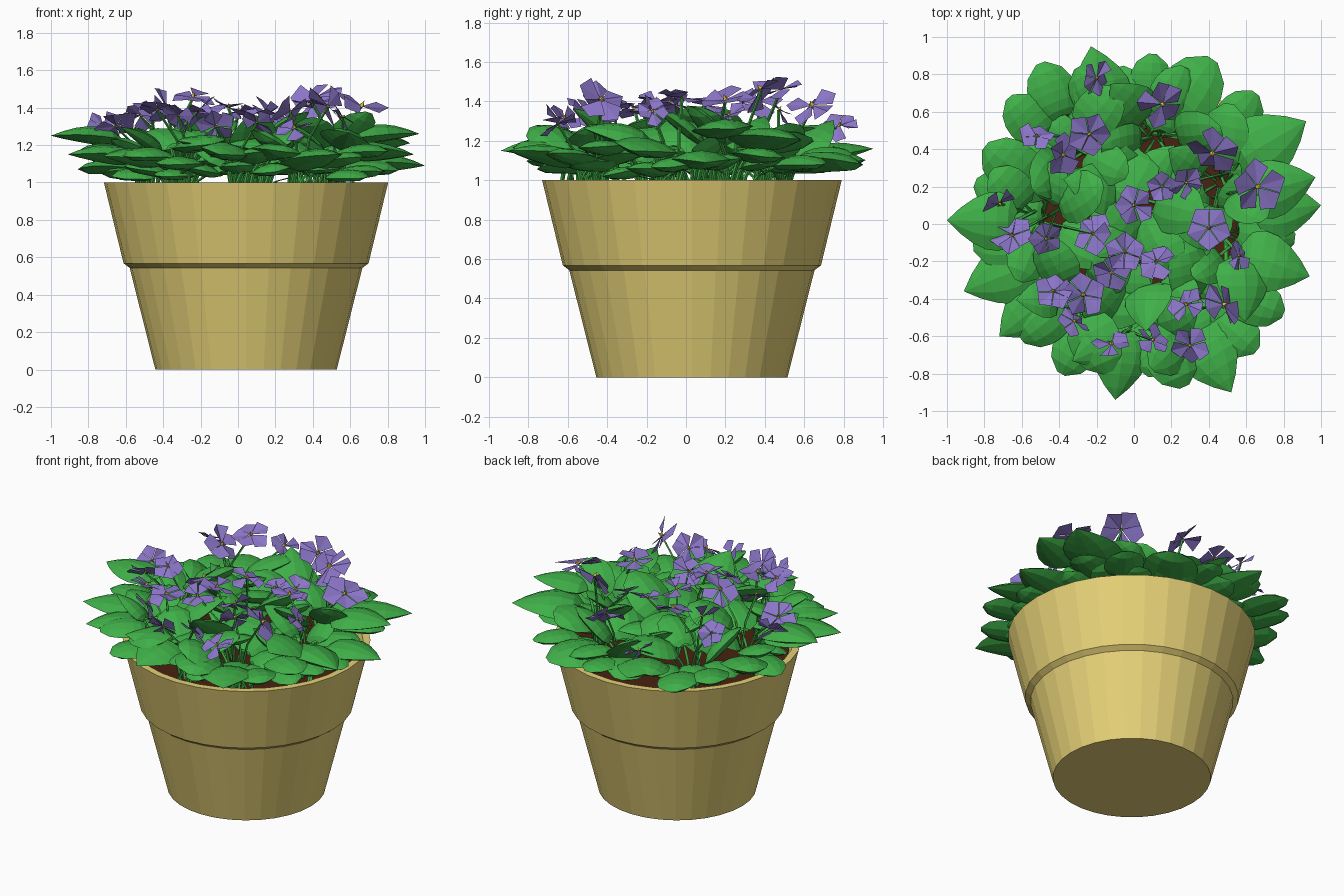
import bpy, math, random
from mathutils import Vector, Matrix, Euler

if "Cube" in bpy.data.objects:
    bpy.data.objects.remove(bpy.data.objects["Cube"])

random.seed(11)
CX, CY, SOIL = 0.043, 0.03, 0.93


def material(name, rgb):
    m = bpy.data.materials.new(name)
    m.diffuse_color = (*rgb, 1)
    m.use_nodes = True
    m.node_tree.nodes["Principled BSDF"].inputs["Base Color"].default_value = m.diffuse_color
    return m


CLAY = material("clay", (0.79, 0.64, 0.185))
EARTH = material("dark_earth", (0.065, 0.016, 0.005))
LEAF = material("leaf_green", (0.05, 0.43, 0.065))
STEM = material("stem_green", (0.05, 0.40, 0.06))
PETAL = material("petal_violet", (0.26, 0.18, 0.58))
HEART = material("flower_yellow", (0.75, 0.55, 0.05))


class Part:
    """Collects vertices and faces for one object."""
    def __init__(self, name, mat):
        self.name, self.mat, self.v, self.f = name, mat, [], []

    def add(self, verts, faces):
        n = len(self.v)
        self.v += verts
        self.f += [[i + n for i in f] for f in faces]

    def build(self):
        me = bpy.data.meshes.new(self.name)
        me.from_pydata(self.v, [], self.f)
        me.materials.append(self.mat)
        ob = bpy.data.objects.new(self.name, me)
        bpy.context.collection.objects.link(ob)
        return ob


def lathe(name, mat, profile, n=32):
    p = Part(name, mat)
    verts = [(CX + r * math.cos(i * math.tau / n), CY + r * math.sin(i * math.tau / n), z)
             for r, z in profile for i in range(n)]
    faces = [[k * n + i, k * n + (i + 1) % n, (k + 1) * n + (i + 1) % n, (k + 1) * n + i]
             for k in range(len(profile) - 1) for i in range(n)]
    last = (len(profile) - 1) * n
    faces += [list(range(n))[::-1], list(range(last, last + n))]
    p.add(verts, faces)
    return p.build()


# pot with stepped collar, and soil
lathe("pot", CLAY, [(0.485, 0), (0.622, 0.543), (0.655, 0.568), (0.76, 1.0), (0.715, 1.0), (0.67, 0.86)])
lathe("soil", EARTH, [(0.67, SOIL - 0.05), (0.685, SOIL)])

leaves, stems = Part("leaves", LEAF), Part("stems", STEM)
petals, hearts = Part("flower_petals", PETAL), Part("flower_centres", HEART)


def tube(pts, r, n=4):
    verts = [tuple(p + Vector((r * math.cos(i * math.tau / n), r * math.sin(i * math.tau / n), 0)))
             for p in pts for i in range(n)]
    stems.add(verts, [[k * n + i, k * n + (i + 1) % n, (k + 1) * n + (i + 1) % n, (k + 1) * n + i]
                      for k in range(len(pts) - 1) for i in range(n)])


def stalk(a, b, r):
    """Curved stalk that rises steeply first, then leans out."""
    mid = a.lerp(b, 0.4)
    mid.z = a.z + (b.z - a.z) * 0.65
    tube([a, mid, b], r)


ROUND = (0.35, 0.75, 0.97, 1.0, 0.95, 0.75, 0.2)
POINT = (0.35, 0.85, 1.0, 0.95, 0.75, 0.42, 0.0)


def leaf(root, base, yaw, pitch, length, shape, roll=0.0):
    """Lens-shaped blade: domed top and rounded belly, drooping towards the tip."""
    m = (Matrix.Translation(base) @ Matrix.Rotation(yaw, 4, 'Z')
         @ Matrix.Rotation(-pitch, 4, 'Y') @ Matrix.Rotation(roll, 4, 'X'))
    nu, nv, verts, faces = len(shape), 5, [], []
    us = (0, 0.1, 0.27, 0.45, 0.63, 0.82, 1)
    for depth in (0.13, -0.14):
        for u, w in zip(us, shape):
            for j in range(nv):
                v = j / 2 - 1
                belly = depth * (1 - v * v) * w * (1 if u < 1 else 0)
                bend = 0.04 * math.sin(math.pi * u)
                back = -0.05 * v * v * (1 - u)
                verts.append(tuple(m @ Vector(((u + back) * length, v * w * 0.44 * length,
                                               (belly + bend) * length))))
    for s in range(2):
        o = s * nu * nv
        for i in range(nu - 1):
            for j in range(nv - 1):
                a = o + i * nv + j
                q = [a, a + nv, a + nv + 1, a + 1]
                faces.append(q if s == 0 else q[::-1])
    leaves.add(verts, faces)
    stalk(root, base + Vector((0, 0, -0.005)), 0.011)


CLUMPS = [Vector(c + (SOIL,)) for c in
          [(-0.34, 0.42), (0.12, 0.47), (0.46, 0.22), (0.0, 0.14), (-0.5, 0.02),
           (0.56, -0.08), (0.34, -0.5), (0.0, -0.56), (-0.3, -0.4), (0.1, -0.2)]]


def nearest(p):
    c = min(CLUMPS, key=lambda q: (q - p).xy.length)
    return c + Vector((random.uniform(-0.08, 0.08), random.uniform(-0.08, 0.08), 0))


# large pointed leaves hanging over the rim: tip x, y, z, length
for x, y, z, ln in [(-1.0, 0.02, 1.25, 0.36), (-0.91, -0.36, 1.15, 0.38), (-0.72, -0.6, 1.14, 0.36),
                    (-0.1, -0.94, 1.15, 0.36), (0.52, -0.9, 1.15, 0.38), (0.94, -0.28, 1.15, 0.38),
                    (1.0, 0.1, 1.09, 0.36), (0.97, 0.25, 1.26, 0.36), (0.92, 0.55, 1.21, 0.42),
                    (-0.23, 0.95, 1.16, 0.36)]:
    yaw = math.atan2(y, x)
    pitch = random.uniform(-0.05, 0.15)
    d = Vector((math.cos(yaw) * math.cos(pitch), math.sin(yaw) * math.cos(pitch), math.sin(pitch)))
    b = Vector((x, y, z)) - d * ln
    leaf(nearest(b), b, yaw, pitch, ln, POINT, random.uniform(-0.2, 0.2))

# smaller rounded leaves around the rim: tip x, y, length
for x, y, ln in [(-0.39, -0.8, 0.28), (0.27, -0.87, 0.32), (0.8, -0.48, 0.28), (0.65, 0.7, 0.28),
                 (0.42, 0.88, 0.38), (0.1, 0.91, 0.25), (-0.5, 0.86, 0.3), (-0.67, 0.68, 0.28),
                 (-0.8, 0.42, 0.32), (-0.85, 0.22, 0.28), (-0.86, -0.12, 0.3), (-0.6, -0.62, 0.28),
                 (0.66, -0.68, 0.28), (0.86, -0.08, 0.3), (0.1, -0.82, 0.28), (0.8, 0.42, 0.3),
                 (-0.08, 0.84, 0.3), (0.27, 0.84, 0.28), (-0.3, 0.84, 0.28)]:
    yaw = math.atan2(y, x) + random.uniform(-0.2, 0.2)
    pitch = random.uniform(-0.05, 0.2)
    b = Vector((x - math.cos(yaw) * ln, y - math.sin(yaw) * ln, random.uniform(1.07, 1.15)))
    leaf(nearest(b), b, yaw, pitch, ln, ROUND, random.uniform(-0.2, 0.2))

# low small leaves filling the gap just inside the rim
for k in range(22):
    yaw = (k + random.uniform(-0.3, 0.3)) * math.tau / 22
    d = Vector((math.cos(yaw), math.sin(yaw), 0))
    b = Vector((CX, CY, random.uniform(1.03, 1.07))) + d * random.uniform(0.48, 0.55)
    leaf(nearest(b), b, yaw, random.uniform(-0.05, 0.15), random.uniform(0.21, 0.27), ROUND,
         random.uniform(-0.3, 0.3))

# inner leaves radiating from every clump, some standing steeply
for c in CLUMPS:
    start = random.uniform(0, math.tau)
    for k in range(6):
        yaw = start + k * math.tau / 6 + random.uniform(-0.2, 0.2)
        ln = random.uniform(0.24, 0.34)
        pitch = random.uniform(0.05, 0.75)
        d = Vector((math.cos(yaw), math.sin(yaw), 0))
        b = c + d * random.uniform(0.09, 0.14)
        b.z = random.uniform(1.08, 1.2)
        if (b + d * ln).xy.length < 0.84:
            leaf(c + d * 0.03, b, yaw, pitch, ln, random.choice((ROUND, POINT)),
                 random.uniform(-0.45, 0.45))


def flower(p, r):
    """Five broad petals, each folded along its middle, around a small yellow centre."""
    r *= 1.1
    m = (Matrix.Translation(p) @ Euler((-p.y * 1.1 + random.uniform(-0.4, 0.4),
                                        p.x * 1.1 + random.uniform(-0.4, 0.4),
                                        random.uniform(0, 6))).to_matrix().to_4x4())
    for k in range(5):
        a = k * math.tau / 5
        lift = random.uniform(-0.35, 0.4)

        def at(rad, ang, z):
            return tuple(m @ Vector((rad * r * math.cos(a + ang), rad * r * math.sin(a + ang), z * r)))
        petals.add([at(0.03, 0, 0), at(0.9, -0.62, lift + random.uniform(-0.25, 0.25)),
                    at(1.12, 0, lift), at(0.9, 0.62, lift + random.uniform(-0.25, 0.25))],
                   [[0, 1, 2], [0, 2, 3]])
    ring = [tuple(m @ Vector((0.12 * r * math.cos(i * 1.5708), 0.12 * r * math.sin(i * 1.5708), 0)))
            for i in range(4)]
    hearts.add(ring + [tuple(m @ Vector((0, 0, 0.25 * r)))],
               [[i, (i + 1) % 4, 4] for i in range(4)])
    stalk(nearest(p), p + Vector((0, 0, -0.05 * r)), 0.008)


# flowers: x, y, z, radius
for x, y, z, r in [(0.15, 0.64, 1.38, .11), (0.42, 0.38, 1.46, .12), (0.66, 0.2, 1.41, .12),
                   (0.28, 0.22, 1.33, .08), (0.15, 0.2, 1.32, .07), (0, 0.1, 1.38, .09),
                   (0.4, -0.02, 1.42, .1), (0.56, -0.17, 1.35, .07), (-0.2, 0.78, 1.28, .08),
                   (-0.24, 0.48, 1.46, .1), (-0.38, 0.37, 1.4, .1), (-0.52, 0.47, 1.36, .08),
                   (-0.72, 0.11, 1.3, .08), (-0.65, -0.06, 1.3, .1), (-0.47, -0.08, 1.4, .08),
                   (-0.22, -0.05, 1.38, .1), (-0.05, -0.15, 1.4, .09), (0.12, -0.2, 1.35, .09),
                   (-0.12, -0.26, 1.36, .09), (-0.27, -0.38, 1.38, .1), (-0.43, -0.36, 1.39, .09),
                   (-0.32, -0.52, 1.36, .08), (-0.12, -0.64, 1.3, .09), (0.1, -0.62, 1.32, .08),
                   (0.3, -0.65, 1.29, .09), (0.28, -0.43, 1.38, .09), (0.48, -0.43, 1.41, .11)]:
    flower(Vector((x, y, z)), r)

for part in (leaves, stems, petals, hearts):
    part.build()
